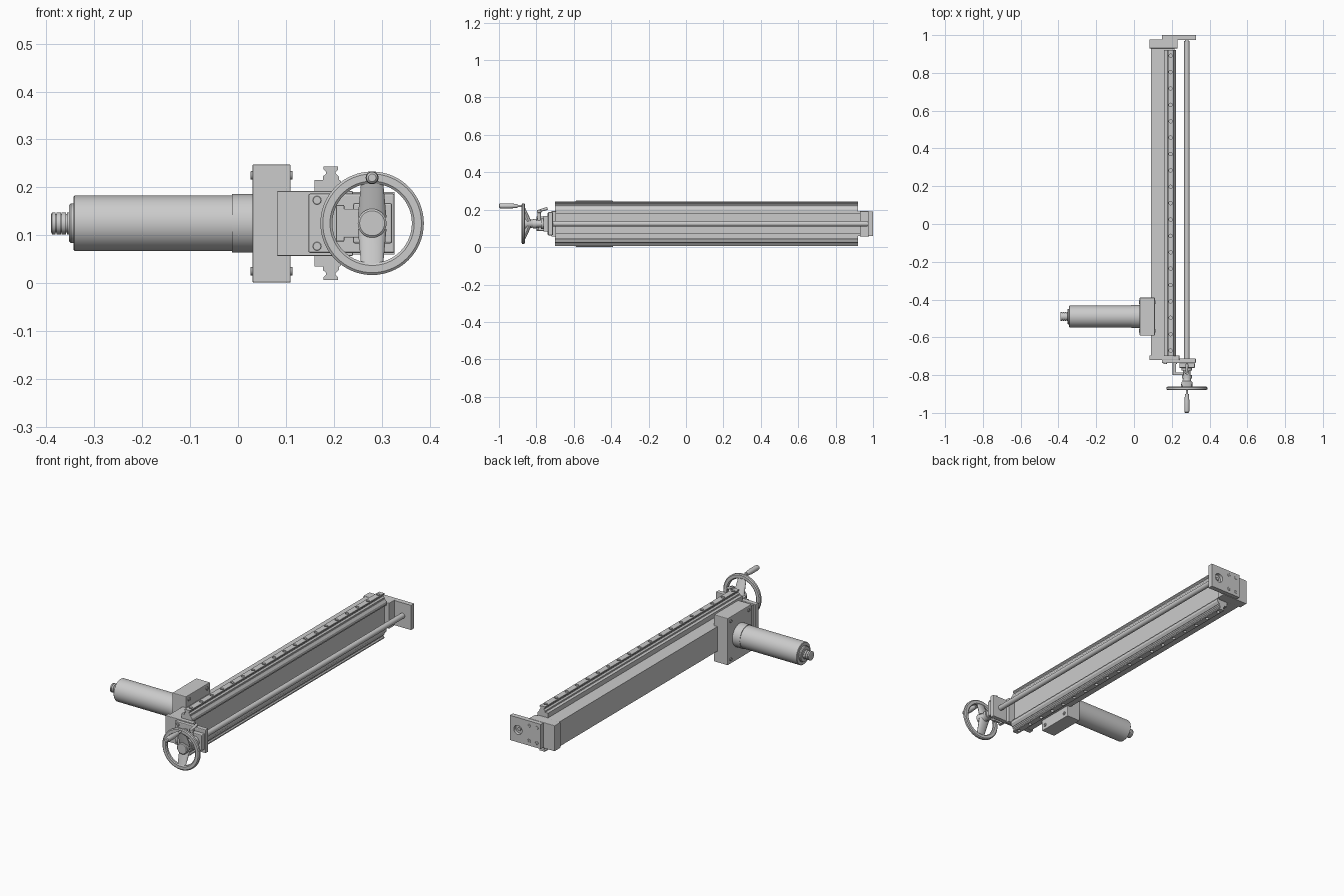
import bpy, bmesh
from math import cos, sin, pi
from mathutils import Vector

if "Cube" in bpy.data.objects:
    bpy.data.objects.remove(bpy.data.objects["Cube"])

ZC = 0.125            # height of the main axis
X, Y, Z = Vector((1, 0, 0)), Vector((0, 1, 0)), Vector((0, 0, 1))


def finish(name, bm, bevel=0, smooth=True):
    bmesh.ops.remove_doubles(bm, verts=bm.verts, dist=1e-6)
    bmesh.ops.recalc_face_normals(bm, faces=bm.faces)
    me = bpy.data.meshes.new(name)
    bm.to_mesh(me)
    bm.free()
    ob = bpy.data.objects.new(name, me)
    bpy.context.collection.objects.link(ob)
    bpy.ops.object.select_all(action='DESELECT')
    ob.select_set(True)
    bpy.context.view_layer.objects.active = ob
    if bevel:
        m = ob.modifiers.new("bevel", 'BEVEL')
        m.width, m.segments = bevel, 2
    if smooth:
        bpy.ops.object.shade_smooth_by_angle(angle=0.6)
    return ob


def box(name, x, y, z, bevel=0):
    bm = bmesh.new()
    bmesh.ops.create_cube(bm, size=1)
    for v in bm.verts:
        v.co = [(a[0] + a[1]) / 2 + c * (a[1] - a[0]) for a, c in zip((x, y, z), v.co)]
    return finish(name, bm, bevel, False)


def prism(name, pts, y0, y1):
    """Extrude an x-z profile along y."""
    bm = bmesh.new()
    f = bm.faces.new([bm.verts.new((x, y0, z)) for x, z in pts])
    r = bmesh.ops.extrude_face_region(bm, geom=[f])
    for v in r["geom"]:
        if isinstance(v, bmesh.types.BMVert):
            v.co.y = y1
    return finish(name, bm, 0, False)


def add_lathe(bm, pts, base, axis, closed=False, seg=40):
    q = Z.rotation_difference(axis)
    rings = [[bm.verts.new(base + q @ Vector((r * cos(2 * pi * i / seg), r * sin(2 * pi * i / seg), h)))
              for i in range(seg)] for h, r in pts]
    pairs = list(zip(rings, rings[1:] + rings[:1]))
    for a, b in pairs if closed else pairs[:-1]:
        for i in range(seg):
            j = (i + 1) % seg
            bm.faces.new((a[i], a[j], b[j], b[i]))
    if not closed:
        bm.faces.new(rings[0])
        bm.faces.new(rings[-1])


def lathe(name, pts, base, axis, closed=False, seg=40):
    """Revolve (distance along axis, radius) points."""
    bm = bmesh.new()
    add_lathe(bm, pts, Vector(base), axis, closed, seg)
    return finish(name, bm)


def many(name, pts, places, axis, seg=16):
    bm = bmesh.new()
    for p in places:
        add_lathe(bm, pts, Vector(p), axis, False, seg)
    return finish(name, bm)


def cut(ob, cutter):
    cutter.hide_render = True
    m = ob.modifiers.new("holes", 'BOOLEAN')
    m.object, m.solver = cutter, 'EXACT'
    bpy.context.view_layer.objects.active = ob
    for mod in list(ob.modifiers):
        if mod.type == 'BOOLEAN':
            bpy.ops.object.modifier_apply(modifier=mod.name)
    bpy.data.objects.remove(cutter)


def flip(z, side):
    return ZC + side * (z - ZC)


screw = [(0, 0.009), (0.004, 0.009), (0.005, 0.008), (0.005, 0.005), (0.002, 0.005)]

# Main beam with a shallow channel on the right face
half = [(0.09, 0.190), (0.215, 0.190), (0.215, 0.178), (0.202, 0.178)]
prism("main_beam", half + [(x, flip(z, -1)) for x, z in reversed(half)], -0.70, 0.965)

# Guide rails with strips and counterbored holes, top and bottom
left = [(-0.017, 0), (-0.017, 0.008), (-0.010, 0.014), (-0.010, 0.018), (-0.015, 0.023), (-0.015, 0.029)]
rail = left + [(-x, z) for x, z in reversed(left)]
for side, label in ((1, "upper"), (-1, "lower")):
    strip = [(0.16, 0.188), (0.222, 0.188), (0.222, 0.202), (0.213, 0.215), (0.16, 0.215)]
    prism(label + "_rail_strip", [(x, flip(z, side)) for x, z in strip], -0.70, 0.92)
    ob = prism(label + "_guide_rail", [(0.194 + x, flip(0.2145 + z, side)) for x, z in rail], -0.70, 0.92)
    holes = many("rail_hole_cutter", [(0, 0.009), (0.03, 0.009)],
                 [(0.194, -0.67 + i * 0.0867, flip(0.232, side)) for i in range(19)], Z * side, 12)
    cut(ob, holes)

# End caps and bearing plates
box("front_end_cap", (0.081, 0.24), (-0.72, -0.695), (0.057, 0.192), 0.002)
plate = box("front_bearing_plate", (0.147, 0.327), (-0.737, -0.712), (0.063, 0.187), 0.004)
box("rear_end_cap", (0.081, 0.23), (0.93, 0.978), (0.057, 0.192), 0.002)
plate = box("rear_bearing_plate", (0.147, 0.327), (0.974, 1.0), (0.06, 0.19))
cut(plate, lathe("bore_cutter", [(0, 0.024), (0.05, 0.024)], (0.28, 0.983, ZC), Y))
many("front_plate_screws", screw, [(0.165, -0.736, ZC + s * 0.048) for s in (1, -1)]
     + [(0.218, -0.736, ZC + s * 0.022) for s in (1, -1)], -Y)
many("rear_plate_screws", screw, [(x, 0.996, ZC + s * 0.04) for x in (0.17, 0.215) for s in (1, -1)], Y)

# Spindle
lathe("spindle", [(0, 0.008), (0.08, 0.008), (0.08, 0.014), (1.785, 0.014), (1.785, 0.009), (1.805, 0.009)],
      (0.28, -0.815, ZC), Y)

# Front bearing housing and position bracket
box("bearing_housing", (0.24, 0.322), (-0.762, -0.735), (0.083, 0.167), 0.004)
lathe("bearing_collar", [(0, 0.028), (0.016, 0.028), (0.016, 0.02), (0.04, 0.02), (0.04, 0.026), (0.058, 0.026)],
      (0.28, -0.76, ZC), -Y)
box("bracket_arm", (0.205, 0.222), (-0.80, -0.735), (0.087, 0.163), 0.002)
box("bracket_foot", (0.205, 0.262), (-0.80, -0.786), (0.095, 0.155), 0.002)

# Clamp lever
lathe("clamp_post", [(0, 0.009), (0.045, 0.009), (0.048, 0.012), (0.06, 0.012)], (0.28, -0.785, 0.138), Z, seg=20)
lathe("clamp_lever", [(0, 0.006), (0.05, 0.008), (0.055, 0.005)], (0.28, -0.793, 0.192),
      Vector((0, 1, 0.28)).normalized(), seg=16)

# Handwheel: rim, hub and two dished spokes
lathe("handwheel_rim", [(0.000, 0.088), (0.000, 0.103), (0.004, 0.108), (0.014, 0.108),
                        (0.018, 0.103), (0.018, 0.088), (0.014, 0.083), (0.004, 0.083)],
      (0.28, -0.879, ZC), Y, True, 64)
lathe("handwheel_hub", [(0, 0.026), (0.003, 0.03), (0.02, 0.03), (0.032, 0.024), (0.058, 0.02)],
      (0.28, -0.868, ZC), Y)
for side, label in ((1, "upper"), (-1, "lower")):
    bm = bmesh.new()
    for y, z, w, t in ((-0.842, 0.012, 0.03, 0.016), (-0.869, 0.086, 0.023, 0.008)):
        for i in range(20):
            a = 2 * pi * i / 20
            bm.verts.new((0.28 + w * cos(a), y + t * sin(a), ZC + side * z))
    bmesh.ops.convex_hull(bm, input=bm.verts)
    finish(label + "_spoke", bm)
lathe("crank_handle", [(0, 0.006), (0.022, 0.006), (0.022, 0.010), (0.06, 0.0135), (0.105, 0.0135),
                       (0.117, 0.012), (0.121, 0.008)], (0.28, -0.879, 0.22), -Y, seg=28)

# Motor mount block with screws
box("motor_mount_block", (0.03, 0.11), (-0.59, -0.39), (0.001, 0.248), 0.003)
corners = [(y, z) for y in (-0.565, -0.415) for z in (0.025, 0.225)]
many("mount_screws_left", screw, [(0.031, y, z) for y, z in corners], -X)
many("mount_screws_right", screw, [(0.109, y, z) for y, z in corners], X)

# Motor body, collar, end flange and ribbed connector
lathe("motor_collar", [(0, 0.061), (0.045, 0.061)], (-0.013, -0.49, ZC), X, seg=64)
lathe("motor_body", [(0, 0.056), (0.002, 0.058), (0.335, 0.058)], (-0.343, -0.49, ZC), X, seg=64)
lathe("motor_end_flange", [(0, 0.038), (0.004, 0.041), (0.012, 0.041)], (-0.353, -0.49, ZC), X)
ribs = [(0, 0.019), (0.002, 0.023)]
for k in range(3):
    h = 0.011 * (k + 1)
    ribs += [(h - 0.002, 0.023), (h - 0.002, 0.019), (h, 0.019), (h, 0.023)]
lathe("motor_connector", ribs + [(0.038, 0.023)], (-0.39, -0.49, ZC), X, seg=32)
